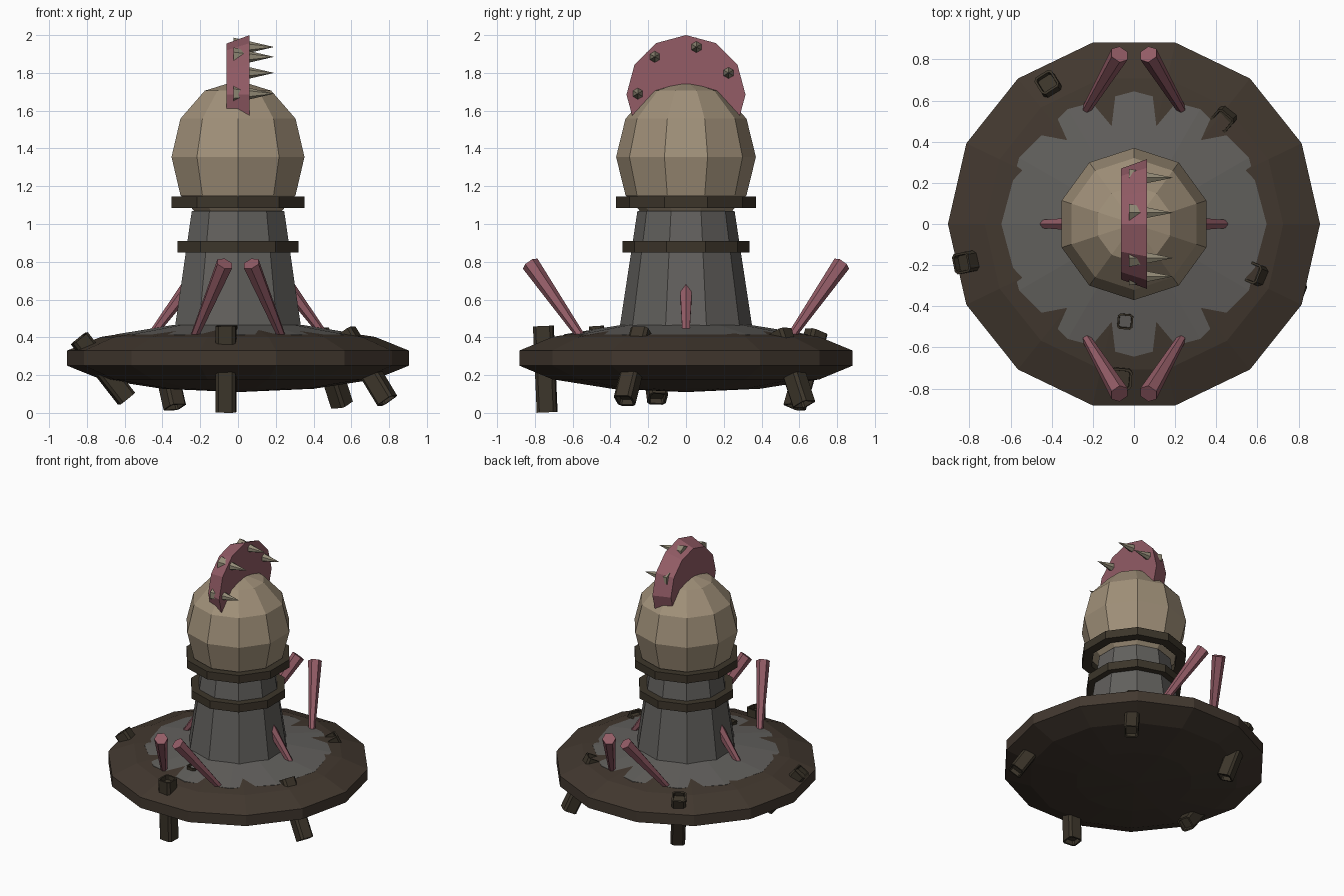
import bpy, bmesh
from math import pi, sin, cos
from mathutils import Vector, Matrix

cube = bpy.data.objects.get("Cube")
if cube:
    bpy.data.objects.remove(cube, do_unlink=True)


def material(name, rgb):
    lin = [((c / 255 + 0.055) / 1.055) ** 2.4 for c in rgb] + [1]
    m = bpy.data.materials.new(name)
    m.use_nodes = True
    m.diffuse_color = lin
    m.node_tree.nodes["Principled BSDF"].inputs["Base Color"].default_value = lin
    return m


brown = material("dark brown", (66, 56, 47))
olive = material("dark olive", (60, 53, 42))
grey = material("stone grey", (98, 96, 93))
cream = material("cream", (160, 144, 121))
pink = material("dusty pink", (147, 92, 102))
horn = material("horn", (146, 138, 118))


def finish(name, bm, mat):
    bmesh.ops.remove_doubles(bm, verts=bm.verts, dist=0.0005)
    bmesh.ops.recalc_face_normals(bm, faces=bm.faces)
    me = bpy.data.meshes.new(name)
    bm.to_mesh(me)
    bm.free()
    me.materials.append(mat)
    ob = bpy.data.objects.new(name, me)
    bpy.context.collection.objects.link(ob)
    return ob


def lathe(name, profile, sides, start, mat, closed=False):
    """Turn an (r, z) profile about z with flat sides."""
    bm = bmesh.new()
    loops = []
    for r, z in profile:
        loops.append([bm.verts.new((r * cos(start + 2 * pi * i / sides),
                                    r * sin(start + 2 * pi * i / sides), z))
                      for i in range(sides)])
    pairs = list(zip(loops, loops[1:]))
    if closed:
        pairs.append((loops[-1], loops[0]))
    else:
        bm.faces.new(loops[0])
        bm.faces.new(loops[-1])
    for a, b in pairs:
        for i in range(sides):
            j = (i + 1) % sides
            bm.faces.new((a[i], a[j], b[j], b[i]))
    return finish(name, bm, mat)


def ball_profile(rings, radius, height, mid):
    return [(max(radius * sin(pi * k / rings), 0.001), mid - height * cos(pi * k / rings))
            for k in range(rings + 1)]


def frame(start, end, side):
    """Matrix with z along start-end and x close to the given side direction."""
    z = (end - start).normalized()
    x = (side - z * side.dot(z)).normalized()
    m = Matrix((x, z.cross(x), z)).transposed().to_4x4()
    m.translation = (start + end) / 2
    return m


def rod(name, start, end, r1, r2, sides, mat, side=(0, 1, 0)):
    start, end = Vector(start), Vector(end)
    bm = bmesh.new()
    bmesh.ops.create_cone(bm, cap_ends=True, segments=sides, radius1=r1, radius2=r2,
                          depth=(end - start).length,
                          matrix=frame(start, end, Vector(side)))
    return finish(name, bm, mat)


# Flattened saucer base and stone skirt
lathe("saucer_base", ball_profile(7, 0.928, 0.18, 0.29), 14, 0, brown)
lathe("skirt", [(0.645, 0.38), (0.645, 0.416), (0.34, 0.466)], 12, 0, grey)

# Tapered column, bands and domed head, all ten-sided with a corner at the front
corner = pi / 2
lathe("column", [(0.35, 0.44), (0.35, 0.46), (0.257, 1.07)], 10, corner, grey)
lathe("head", ball_profile(6, 0.37, 0.405, 1.355), 10, corner, cream)
for name, r_out, r_in, z in (("upper_band", 0.37, 0.3, 1.085),
                             ("lower_band", 0.337, 0.275, 0.85)):
    lathe(name, [(r_out, z), (r_out, z + 0.06), (r_in, z + 0.06), (r_in, z)],
          10, corner, olive, closed=True)

# Crest disc and its horns
rod("crest", (-0.062, 0, 1.685), (0.062, 0, 1.685), 0.27, 0.315, 12, pink)
for i, (y, z) in enumerate(((-0.255, 1.69), (-0.165, 1.885), (0.055, 1.937), (0.225, 1.8))):
    rod(f"crest_horn_{i + 1}", (-0.025, y, z), (0.187, y, z), 0.05, 0.001, 6, horn)

# Flared prongs: mirrored pairs front and back, one leaning in on each side
for sx, x_name in ((-1, "right"), (1, "left")):
    for sy, y_name in ((-1, "front"), (1, "back")):
        rod(f"{y_name}_{x_name}_prong", (sx * 0.235, sy * 0.55, 0.395),
            (sx * 0.07, sy * 0.825, 0.79), 0.022, 0.047, 6, pink, (1, 0, 0))
    rod(f"{x_name}_side_prong", (sx * 0.45, 0, 0.42), (sx * 0.15, 0, 0.82),
        0.022, 0.047, 6, pink)


def leg(name, top, foot, size=0.1):
    """Chamfered box with recessed panels and hollow ends."""
    top, foot = Vector(top), Vector(foot)
    side = Vector((-top.y, top.x, 0))
    m = frame(foot, top, side)
    bm = bmesh.new()
    bmesh.ops.create_cube(bm, size=1)
    bmesh.ops.scale(bm, vec=(size, size, (top - foot).length), verts=bm.verts)
    upright = [e for e in bm.edges
               if abs(e.verts[0].co.z - e.verts[1].co.z) > size * 0.1]
    bmesh.ops.bevel(bm, geom=upright, offset=size * 0.15, segments=1, affect='EDGES')
    ends = [f for f in bm.faces if len(f.verts) > 4]
    bmesh.ops.inset_individual(bm, faces=ends, thickness=size * 0.12)
    bmesh.ops.inset_individual(bm, faces=ends, thickness=0.002, depth=-size * 0.3)
    bmesh.ops.transform(bm, matrix=m, verts=bm.verts)
    finish(name, bm, olive)


# Legs piercing the saucer at uneven angles
leg("front_leg", (-0.063, -0.755, 0.46), (-0.063, -0.735, 0.003), 0.105)
leg("right_leg", (-0.84, -0.19, 0.395), (-0.59, -0.15, 0.075))
leg("back_right_leg", (-0.425, 0.69, 0.43), (-0.335, 0.575, 0.03))
leg("back_left_leg", (0.425, 0.5, 0.43), (0.55, 0.625, 0.045))
leg("left_leg", (0.57, -0.235, 0.43), (0.79, -0.325, 0.065))
leg("front_stud", (-0.043, -0.475, 0.46), (-0.043, -0.47, 0.38), 0.075)
